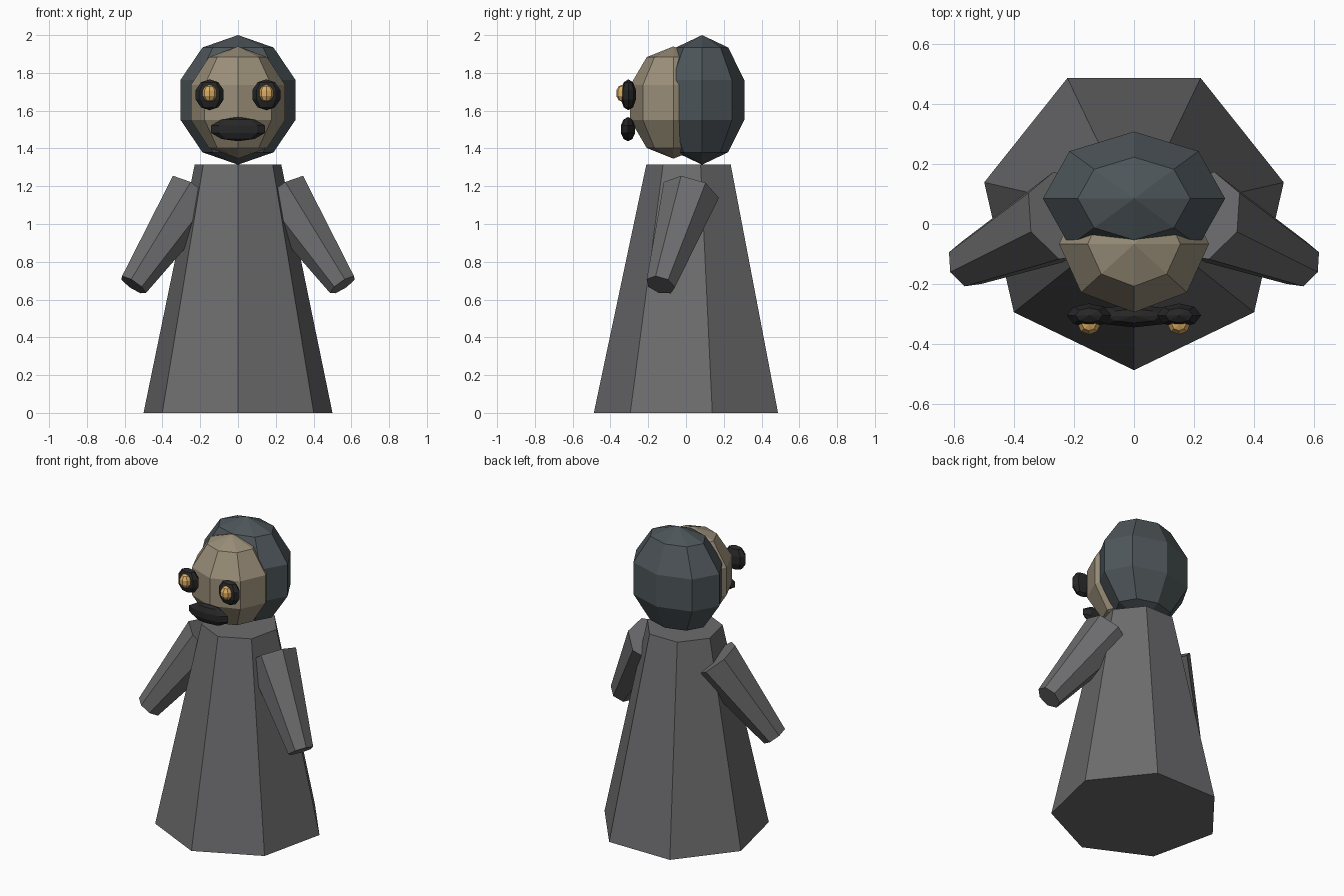
import bpy, bmesh
from math import sin, cos, pi
from mathutils import Vector

if "Cube" in bpy.data.objects:
    bpy.data.objects.remove(bpy.data.objects["Cube"])


def material(name, rgb):
    m = bpy.data.materials.new(name)
    m.diffuse_color = (*rgb, 1)
    m.use_nodes = True
    m.node_tree.nodes["Principled BSDF"].inputs["Base Color"].default_value = m.diffuse_color
    return m


CLOTH = material("cloth_grey", (0.15, 0.15, 0.155))
HOOD = material("hood_slate", (0.075, 0.092, 0.1))
TAN = material("face_tan", (0.32, 0.27, 0.19))
BLACK = material("black", (0.02, 0.02, 0.02))
AMBER = material("amber", (0.72, 0.42, 0.13))


def ball(name, centre, radii, mat):
    """Low-poly ellipsoid with upright poles."""
    bpy.ops.mesh.primitive_uv_sphere_add(segments=8, ring_count=5, radius=1, location=centre)
    ob = bpy.context.object
    ob.name = name
    ob.scale = radii
    ob.data.materials.append(mat)
    return ob


def tapered_prism(name, start, end, r0, r1, facing, mat, turn=0.0, sides=7):
    """Capped frustum between two points; facing sets the roll about its axis."""
    start, end = Vector(start), Vector(end)
    axis = (end - start).normalized()
    u = Vector(facing)
    u = (u - axis * u.dot(axis)).normalized()
    v = axis.cross(u)
    bm = bmesh.new()
    rings = []
    for c, r in ((start, r0), (end, r1)):
        angles = [2 * pi * (k + turn) / sides for k in range(sides)]
        rings.append([bm.verts.new(c + r * (cos(a) * u + sin(a) * v)) for a in angles])
    a, b = rings
    for k in range(sides):
        n = (k + 1) % sides
        bm.faces.new((a[k], a[n], b[n], b[k]))
    bm.faces.new(a)
    bm.faces.new(b)
    bmesh.ops.recalc_face_normals(bm, faces=bm.faces)
    me = bpy.data.meshes.new(name)
    bm.to_mesh(me)
    bm.free()
    ob = bpy.data.objects.new(name, me)
    bpy.context.collection.objects.link(ob)
    me.materials.append(mat)
    return ob


# Robe with a corner to the front
tapered_prism("robe", (0, 0.025, 0), (0, 0.025, 1.315), 0.513, 0.235, (0, -1, 0), CLOTH)

# Head: hood behind, face in front, mouth
ball("hood", (0, 0.085, 1.657), (0.32, 0.235, 0.343), HOOD)
ball("face", (0, -0.067, 1.643), (0.263, 0.24, 0.297), TAN)
ball("mouth", (0, -0.307, 1.502), (0.15, 0.04, 0.064), BLACK)

# Paired eyes and sleeves
for side, s in (("right", 1), ("left", -1)):
    ball(f"{side}_eye_socket", (0.15 * s, -0.305, 1.684), (0.078, 0.042, 0.082), BLACK)
    ball(f"{side}_eye", (0.15 * s, -0.335, 1.692), (0.04, 0.036, 0.046), AMBER)
    tapered_prism(f"{side}_arm", (0.23 * s, 0.025, 1.162), (0.555 * s, -0.135, 0.677),
                  0.156, 0.08, (0.86 * s, 0.09, 0.5), CLOTH, turn=0.5)
